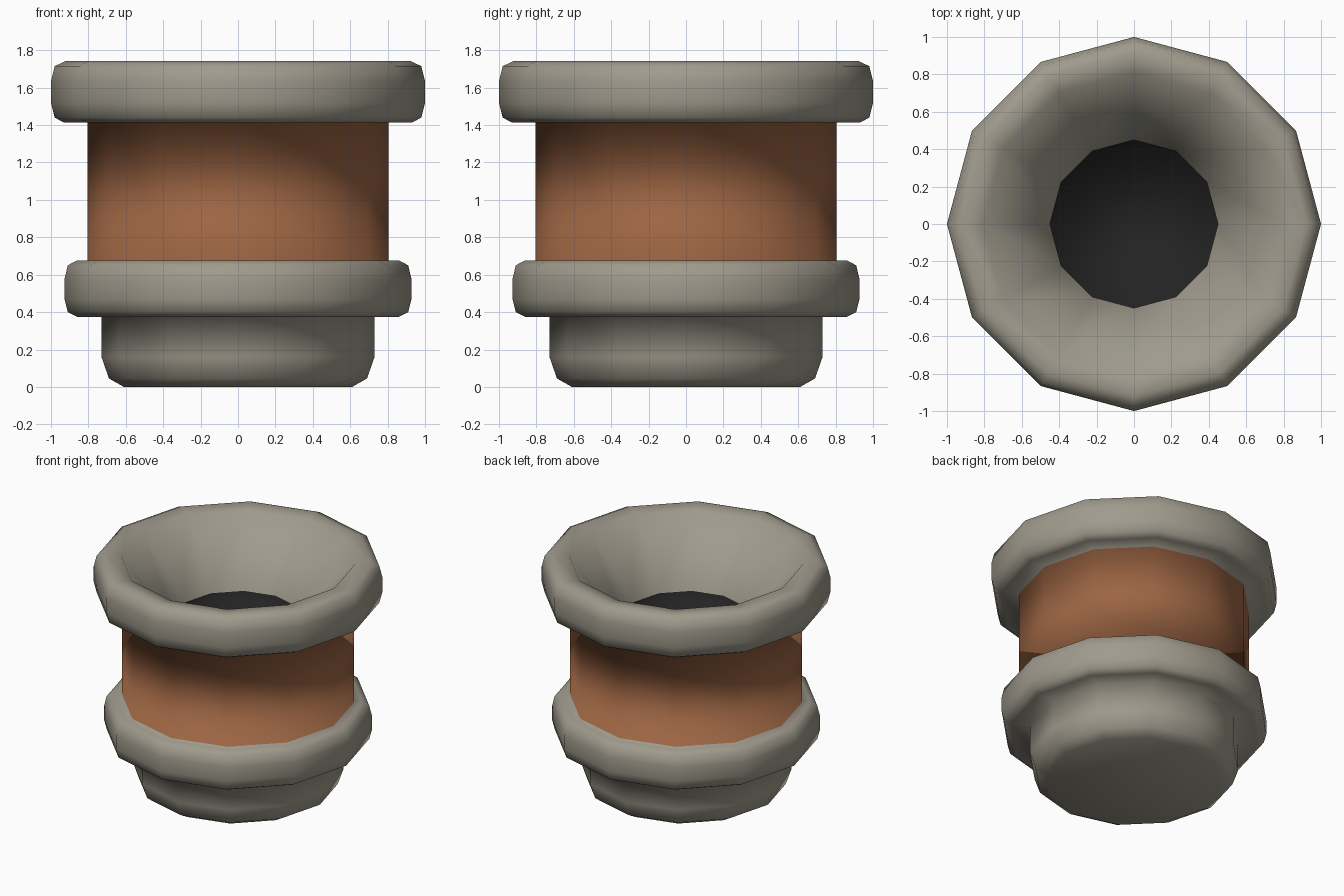
import bpy, bmesh, math

if "Cube" in bpy.data.objects:
    bpy.data.objects.remove(bpy.data.objects["Cube"])

SIDES = 12


def material(name, rgb):
    m = bpy.data.materials.new(name)
    m.diffuse_color = (*rgb, 1.0)
    m.use_nodes = True
    m.node_tree.nodes["Principled BSDF"].inputs["Base Color"].default_value = m.diffuse_color
    return m


stone = material("warm grey stone", (0.35, 0.325, 0.265))
clay = material("brown clay", (0.335, 0.13, 0.056))
dark = material("dark opening", (0.017, 0.017, 0.017))


def lathe(name, profile, mats, pick):
    """Revolve (radius, z, ) points; pick(segment index) gives the material slot."""
    bm = bmesh.new()
    rings = []
    for r, z in profile:
        rings.append([bm.verts.new((r * math.cos(2 * math.pi * i / SIDES),
                                    r * math.sin(2 * math.pi * i / SIDES), z))
                      for i in range(SIDES)])
    for s in range(len(rings) - 1):
        a, b = rings[s], rings[s + 1]
        for i in range(SIDES):
            j = (i + 1) % SIDES
            f = bm.faces.new((a[i], a[j], b[j], b[i]))
            f.material_index = pick(s)
    # close the underside and the floor of the opening
    bm.faces.new(rings[0][::-1]).material_index = pick(0)
    bm.faces.new(rings[-1]).material_index = pick(len(rings) - 2)
    for f in bm.faces:
        f.smooth = True
    me = bpy.data.meshes.new(name)
    bm.to_mesh(me)
    bm.free()
    for m in mats:
        me.materials.append(m)
    ob = bpy.data.objects.new(name, me)
    bpy.context.collection.objects.link(ob)
    return ob


foot = [(0.61, 0.0), (0.69, 0.045), (0.73, 0.16), (0.73, 0.375)]
lower_ring = [(0.86, 0.375), (0.91, 0.40), (0.928, 0.47),
              (0.928, 0.575), (0.91, 0.65), (0.86, 0.677)]
neck = [(0.805, 0.675), (0.805, 1.413)]
top_ring = [(0.93, 1.413), (0.98, 1.44), (1.0, 1.52),
            (1.0, 1.635), (0.98, 1.715), (0.92, 1.743)]
funnel = [(0.81, 1.725), (0.45, 1.28)]
opening = [(0.445, 1.21)]

profile = foot + lower_ring + neck + top_ring + funnel + opening
neck_seg = len(foot) + len(lower_ring)
last_seg = len(profile) - 2

# one continuous turned body, coloured by profile segment
lathe("pot_body", profile, [stone, clay, dark],
      lambda s: 1 if s == neck_seg else 2 if s == last_seg else 0)
